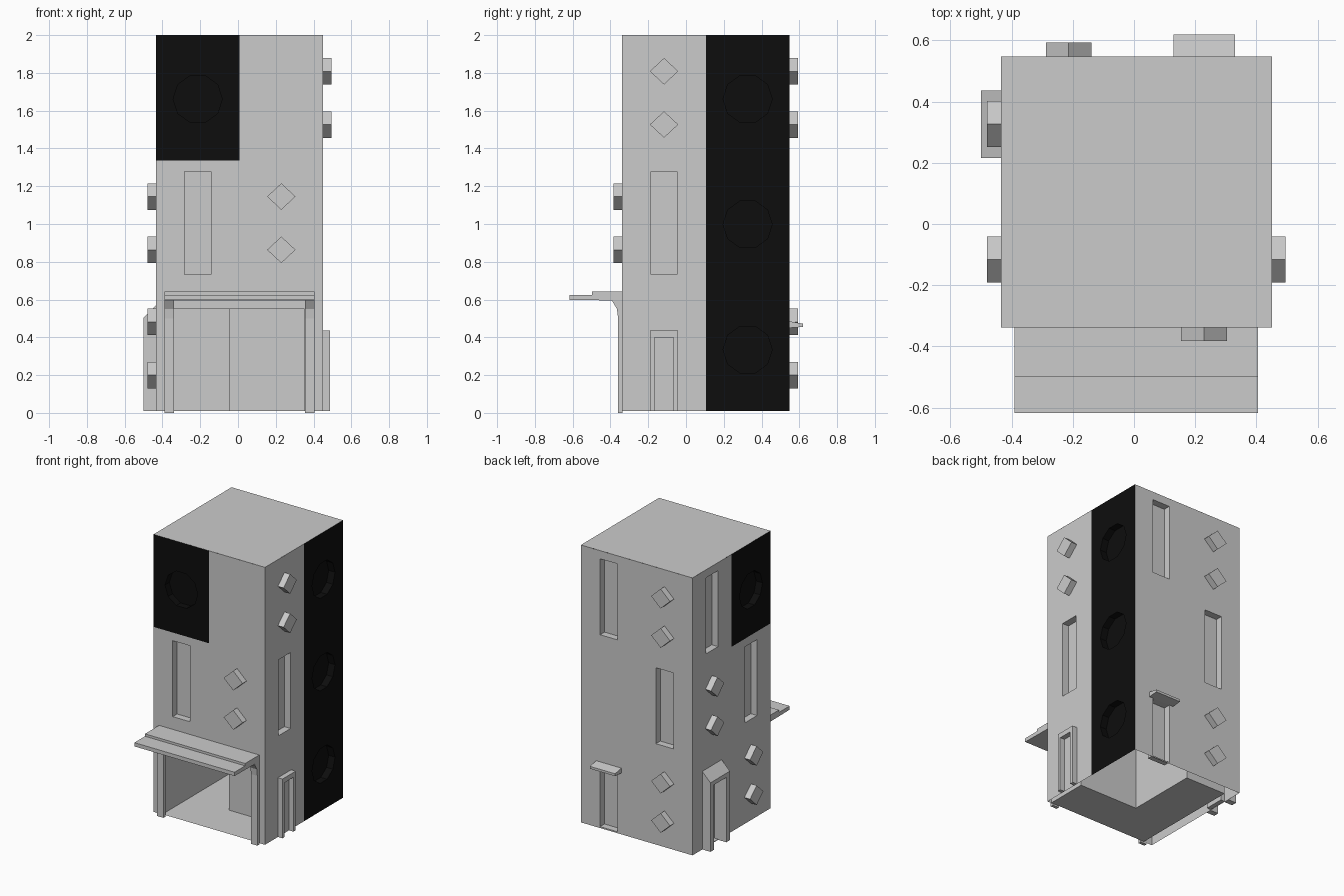
import bpy, bmesh, math
from mathutils import Vector, Matrix

if "Cube" in bpy.data.objects:
    bpy.data.objects.remove(bpy.data.objects["Cube"])

HALF = 0.4425                      # half the tower width
CX, CY = 0.008, 0.105              # tower axis
Z0, ROW, COL = 0.01, 0.6633, 0.22125

black = bpy.data.materials.new("black_panel")
black.diffuse_color = (0.004, 0.004, 0.004, 1)
black.use_nodes = True
black.node_tree.nodes["Principled BSDF"].inputs["Base Color"].default_value = black.diffuse_color


def side(k):
    """Local frame: x along the wall, -y outward, z up; k = front, right, back, left."""
    return (Matrix.Translation((CX, CY, 0)) @ Matrix.Rotation(k * math.pi / 2, 4, 'Z')
            @ Matrix.Translation((0, -HALF, 0)))


def finish(bm, name, M=Matrix(), mat=None):
    me = bpy.data.meshes.new(name)
    bm.transform(M)
    bm.to_mesh(me)
    bm.free()
    ob = bpy.data.objects.new(name, me)
    bpy.context.collection.objects.link(ob)
    if mat:
        me.materials.append(mat)
    return ob


def loop(bm, pts):
    vs = [bm.verts.new(p) for p in pts]
    return vs, [bm.edges.new((vs[i], vs[(i + 1) % len(vs)])) for i in range(len(vs))]


def rect(u0, u1, z0, z1):
    return [(u0, z0), (u1, z0), (u1, z1), (u0, z1)]


def panel(name, M, outline, hole=None, depth=0.05, mat=None):
    """Wall sheet, with an optional recess of any outline."""
    bm = bmesh.new()
    vs, es = loop(bm, [(u, 0, z) for u, z in outline])
    if hole is None:
        bm.faces.new(vs)
    else:
        inner, ie = loop(bm, [(u, 0, z) for u, z in hole])
        bmesh.ops.triangle_fill(bm, edges=es + ie, use_beauty=True, normal=(0, -1, 0))
        back = [bm.verts.new((u, depth, z)) for u, z in hole]
        n = len(back)
        for i in range(n):
            j = (i + 1) % n
            bm.faces.new((inner[i], inner[j], back[j], back[i]))
        bm.faces.new(back)
        bmesh.ops.recalc_face_normals(bm, faces=bm.faces)
        front = next(f for f in bm.faces if all(abs(v.co.y) < 1e-6 for v in f.verts))
        if front.normal.y > 0:
            bmesh.ops.reverse_faces(bm, faces=bm.faces)
    return finish(bm, name, M, mat)


def solid(name, M, pts, vec):
    """Closed prism: a flat loop swept along vec."""
    bm = bmesh.new()
    vs, _ = loop(bm, pts)
    f = bm.faces.new(vs)
    r = bmesh.ops.extrude_face_region(bm, geom=[f], use_keep_orig=True)
    top = [g for g in r['geom'] if isinstance(g, bmesh.types.BMVert)]
    bmesh.ops.translate(bm, verts=top, vec=Vector(vec))
    bmesh.ops.recalc_face_normals(bm, faces=bm.faces)
    return finish(bm, name, M)


def sweep_u(name, M, prof, u0, u1):
    """Profile in (outward, z) swept along the wall."""
    return solid(name, M, [(u0, -d, z) for d, z in prof], (u1 - u0, 0, 0))


def sweep_out(name, M, pts, d):
    """Outline in (u, z) swept outward."""
    return solid(name, M, [(u, 0, z) for u, z in pts], (0, -d, 0))


# Wall modules, bottom row first, left to right as seen from outside
LAYOUT = {
    0: [("gate", "gate"), ("window", "knobs"), ("porthole", "plain")],
    1: [("framed_door", "porthole"), ("window", "porthole"), ("knobs", "porthole")],
    2: [("awning_door", "knobs"), ("plain", "window"), ("window", "knobs")],
    3: [("deep_door", "knobs"), ("knobs", "window"), ("window", "porthole")],
}
for k, rows in LAYOUT.items():
    M = side(k)
    for r, kinds in enumerate(rows):
        for c, kind in enumerate(kinds):
            if kind == "gate":
                continue
            u, z = (2 * c - 1) * COL, Z0 + r * ROW
            out = rect(u - COL, u + COL, z, z + ROW)
            hole, depth, mat = None, 0.05, None
            if kind == "window":
                hole = rect(u - 0.069, u + 0.069, z + 0.06, z + 0.605)
            elif kind == "porthole":
                hole = [(u + 0.13 * math.cos(a), z + 0.325 + 0.13 * math.sin(a))
                        for a in (i * math.pi / 5 for i in range(10))]
                mat = black
            elif kind == "awning_door":
                hole = rect(u - 0.07, u + 0.07, z + 0.01, z + 0.44)
                sweep_u("door_awning", M, [(0, .45), (.072, .455), (.072, .472), (0, .485)],
                        u - 0.1, u + 0.1)
            elif kind == "deep_door":
                hole, depth = rect(u - 0.07, u + 0.07, z + 0.005, z + 0.47), 0.03
                for s in (-1, 1):
                    sweep_u("deep_door_jamb", M, [(0, Z0), (.065, Z0), (.065, .48), (0, .48)],
                            u + s * 0.07, u + s * 0.11)
                sweep_u("deep_door_hood", M, [(0, .475), (.065, .475), (.065, .505), (0, .57)],
                        u - 0.11, u + 0.11)
            elif kind == "framed_door":
                a, b, t, s = 0.075, 0.05, 0.435, 0.4
                sweep_out("door_frame", M, [(u - a, Z0), (u - b, Z0), (u - b, s), (u + b, s),
                                            (u + b, Z0), (u + a, Z0), (u + a, t), (u - a, t)], 0.036)
            elif kind == "knobs":
                for h in (0.19, 0.472):
                    zc = z + h
                    sweep_out("wall_knob", M, [(u - .075, zc), (u, zc - .07),
                                               (u + .075, zc), (u, zc + .07)], 0.045)
            panel(f"{kind}_wall", M, out, hole, depth, mat)

# Front gate wall around the opening
M = side(0)
top = Z0 + ROW
GL, GR, GT = -0.35, 0.345, 0.55
panel("gate_wall", M, [(-HALF, Z0), (GL, Z0), (GL, GT), (GR, GT), (GR, Z0),
                       (HALF, Z0), (HALF, top), (-HALF, top)])
for u0 in (-0.398, 0.347):
    sweep_u("gate_post", M, [(0, 0), (.022, 0), (.022, .5), (.028, .55), (.055, .595), (0, .595)],
            u0, u0 + 0.05)
sweep_u("gate_canopy", M, [(0, .595), (.28, .598), (.28, .625), (.16, .625), (.16, .642), (0, .642)],
        -0.398, 0.397)

# L-shaped room behind the gate: floor, walls, ceiling
room = [(-.365, -.335), (.42, -.335), (.42, -.035), (-.045, -.035), (-.045, .48), (-.365, .48)]
bm = bmesh.new()
lo = [bm.verts.new((x, y, Z0)) for x, y in room]
hi = [bm.verts.new((x, y, GT)) for x, y in room]
bm.faces.new(lo)
bm.faces.new(hi[::-1])
for i in range(1, 6):
    j = (i + 1) % 6
    bm.faces.new((lo[j], lo[i], hi[i], hi[j]))
finish(bm, "gate_room")

# Roof
bm = bmesh.new()
bm.faces.new([bm.verts.new((CX + sx * HALF, CY + sy * HALF, 2.0))
              for sx, sy in ((-1, -1), (1, -1), (1, 1), (-1, 1))])
finish(bm, "roof")
